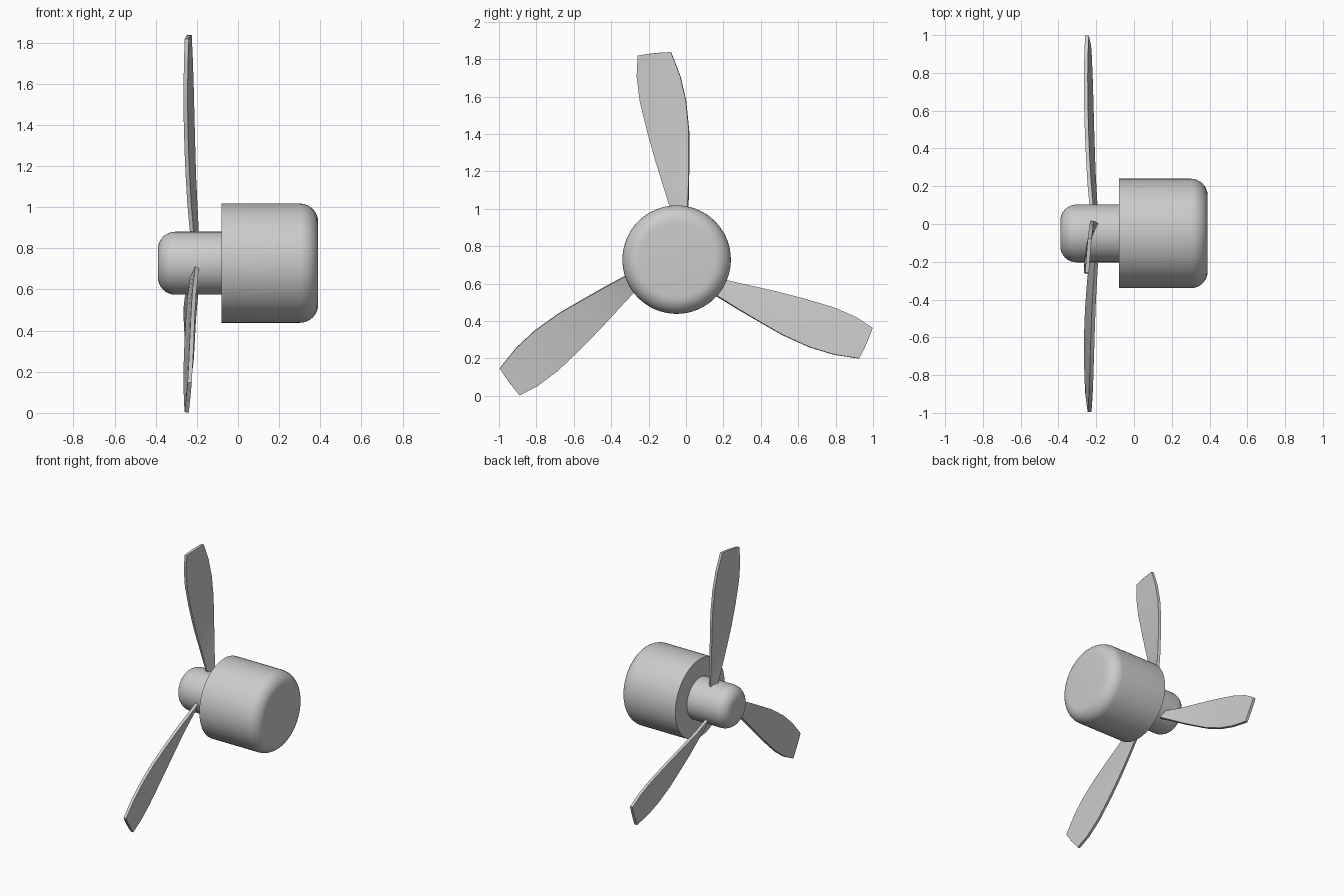
import bpy, bmesh, math
from mathutils import Vector, Matrix

if "Cube" in bpy.data.objects:
    bpy.data.objects.remove(bpy.data.objects["Cube"])

AXIS = Vector((0, -0.05, 0.728))   # spin axis runs along x through this point
grey = bpy.data.materials.new("light_grey")
grey.diffuse_color = (0.6, 0.6, 0.6, 1)
grey.use_nodes = True
grey.node_tree.nodes["Principled BSDF"].inputs["Base Color"].default_value = grey.diffuse_color


def finish(name, bm, angle):
    bmesh.ops.remove_doubles(bm, verts=bm.verts, dist=1e-5)
    bmesh.ops.recalc_face_normals(bm, faces=bm.faces)
    mesh = bpy.data.meshes.new(name)
    bm.to_mesh(mesh)
    bm.free()
    mesh.materials.append(grey)
    obj = bpy.data.objects.new(name, mesh)
    bpy.context.collection.objects.link(obj)
    bpy.ops.object.select_all(action='DESELECT')
    obj.select_set(True)
    bpy.context.view_layer.objects.active = obj
    bpy.ops.object.shade_smooth_by_angle(angle=math.radians(angle))
    return obj


def rounded_drum(name, x_flat, x_round, radius, fillet, sides=64, steps=8):
    """Cylinder along x with a sharp rim at x_flat and a rounded one at x_round."""
    s = 1 if x_round > x_flat else -1
    profile = [(x_flat, 0), (x_flat, radius)]
    for i in range(steps + 1):
        a = math.pi / 2 * i / steps
        profile.append((x_round - s * fillet * (1 - math.sin(a)),
                        radius - fillet * (1 - math.cos(a))))
    profile.append((x_round, 0))
    bm = bmesh.new()
    vs = [bm.verts.new((x, 0, r)) for x, r in profile]
    es = [bm.edges.new(p) for p in zip(vs, vs[1:])]
    bmesh.ops.spin(bm, geom=vs + es, cent=(0, 0, 0), axis=(1, 0, 0),
                   angle=2 * math.pi, steps=sides, use_merge=True)
    obj = finish(name, bm, 35)
    obj.location = AXIS


# Motor housing and propeller hub
rounded_drum("motor_housing", -0.08, 0.39, 0.29, 0.09)
rounded_drum("hub", -0.07, -0.39, 0.153, 0.085)

# Blade sections: distance from axis, trailing y, leading y, trailing x, leading x
SECTIONS = [
    (0.12, 0.010, 0.057, -0.222, -0.198),
    (0.29, -0.037, 0.061, -0.237, -0.207),
    (0.41, -0.075, 0.065, -0.244, -0.213),
    (0.54, -0.116, 0.066, -0.250, -0.217),
    (0.69, -0.158, 0.066, -0.254, -0.221),
    (0.85, -0.197, 0.050, -0.255, -0.225),
    (0.98, -0.213, 0.020, -0.253, -0.229),
    (1.11, -0.208, -0.030, -0.249, -0.235),
]
HALF = 0.010       # half the blade thickness
CHORD = 4          # divisions across the blade


def blade(name, turn):
    bm = bmesh.new()
    rings = []
    for r, y0, y1, x0, x1 in SECTIONS:
        normal = Vector((y1 - y0, x0 - x1)).normalized() * HALF
        front, back = [], []
        for i in range(CHORD + 1):
            t = i / CHORD
            x, y = x0 + (x1 - x0) * t, y0 + (y1 - y0) * t
            z = math.sqrt(r * r - y * y) if r > 1 else r   # arc-shaped tip
            front.append(bm.verts.new((x + normal.x, y + normal.y, z)))
            back.append(bm.verts.new((x - normal.x, y - normal.y, z)))
        rings.append(front + back[::-1])
    n = len(rings[0])
    for a, b in zip(rings, rings[1:]):
        for i in range(n):
            j = (i + 1) % n
            bm.faces.new((a[i], a[j], b[j], b[i]))
    bm.faces.new(rings[0])
    bm.faces.new(rings[-1])
    bm.transform(Matrix.Rotation(turn, 4, 'X'))
    finish(name, bm, 30).location = AXIS


# Three evenly spaced blades
for k in range(3):
    blade(f"blade_{k + 1}", 2 * math.pi / 3 * k)
